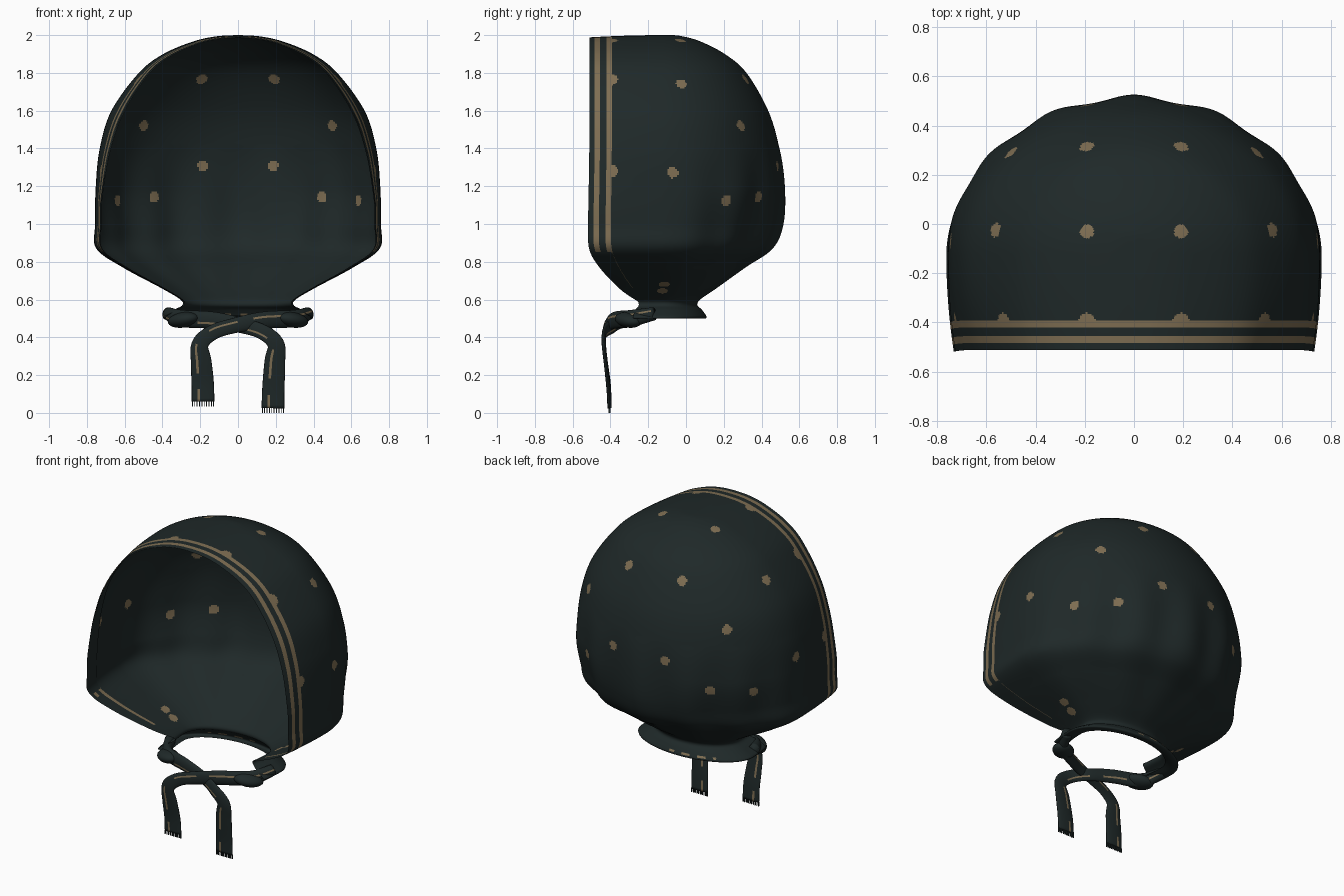
import bpy, bmesh, math
from mathutils import Vector

if "Cube" in bpy.data.objects:
    bpy.data.objects.remove(bpy.data.objects["Cube"])


def material(name, rgb):
    m = bpy.data.materials.new(name)
    m.diffuse_color = (*rgb, 1)
    m.use_nodes = True
    m.node_tree.nodes["Principled BSDF"].inputs["Base Color"].default_value = m.diffuse_color
    return m


CLOTH = material("dark green cloth", (0.0135, 0.0215, 0.0215))
TAN = material("tan print", (0.21, 0.155, 0.085))


def spline(pts, n):
    """Catmull-Rom curve through pts, resampled evenly to n + 1 points."""
    p = [pts[0]] + list(pts) + [pts[-1]]
    dense = []
    for i in range(1, len(p) - 2):
        for k in range(40):
            t = k / 40
            dense.append([0.5 * (2 * b + (c - a) * t + (2 * a - 5 * b + 4 * c - d) * t * t
                                 + (3 * b - a - 3 * c + d) * t ** 3)
                          for a, b, c, d in zip(p[i - 1], p[i], p[i + 1], p[i + 2])])
    dense.append(list(pts[-1]))
    run = [0]
    for a, b in zip(dense, dense[1:]):
        run.append(run[-1] + math.dist(a, b))
    out, j = [], 0
    for k in range(n + 1):
        s = run[-1] * k / n
        while j < len(run) - 2 and run[j + 1] < s:
            j += 1
        t = (s - run[j]) / max(run[j + 1] - run[j], 1e-9)
        out.append([a + (b - a) * t for a, b in zip(dense[j], dense[j + 1])])
    return out


def grid_object(name, rows, paint, closed=False):
    """Skin a grid of points; paint(i, j, centre) picks the material index."""
    verts = [v for r in rows for v in r]
    n = len(rows[0])
    faces, idx = [], []
    for i in range(len(rows) - 1):
        for j in range(n if closed else n - 1):
            k = (j + 1) % n
            f = (i * n + j, i * n + k, (i + 1) * n + k, (i + 1) * n + j)
            faces.append(f)
            idx.append(paint(i, j, sum((Vector(verts[q]) for q in f), Vector()) / 4))
    if closed:
        for r in (0, len(rows) - 1):
            faces.append(tuple(r * n + j for j in range(n)))
            idx.append(0)
    me = bpy.data.meshes.new(name)
    me.from_pydata(verts, [], faces)
    me.materials.append(CLOTH)
    me.materials.append(TAN)
    for p, m in zip(me.polygons, idx):
        p.material_index = m
        p.use_smooth = True
    bm = bmesh.new()
    bm.from_mesh(me)
    bmesh.ops.recalc_face_normals(bm, faces=bm.faces)
    bm.to_mesh(me)
    bm.free()
    ob = bpy.data.objects.new(name, me)
    bpy.context.collection.objects.link(ob)
    return ob


# Hood profile: height, half width, front edge y, back y
PROFILE = [(2.0, 0, -.512, -.07), (1.994, .11, -.512, -.02), (1.967, .235, -.512, .075),
           (1.9, .395, -.512, .205), (1.8, .525, -.512, .32), (1.6, .67, -.512, .435),
           (1.4, .732, -.512, .494), (1.2, .753, -.515, .515), (1.0, .757, -.518, .505),
           (.87, .75, -.512, .45), (.77, .61, -.455, .31), (.66, .405, -.35, .16),
           (.6, .305, -.265, .075), (.57, .295, -.25, .06), (.545, .34, -.27, .085),
           (.505, .4, -.28, .11), (.5, .36, -.27, .08), (.515, .31, -.25, .05)]
YC, FRONT, BACK = -.12, 56, 190


def front_half(z, w, yf):
    """Side panel from the front edge back to the widest line."""
    w = max(w, 0)
    taper = .04 + .06 * min(1, max(0, (z - 1.1) / .5))
    pts = []
    for k in range(FRONT):
        f = k / FRONT
        dip = .012 * max(0, (z - 1.8) / .2) * (1 - f) ** 2
        pts.append((w * (1 - taper * (1 - f) ** 2), yf + f * (YC - yf), z - dip))
    return pts


def hood_row(z, w, yf, yb):
    side = front_half(z, w, yf)
    w = max(w, 0)
    # gathered pleats fade in towards the neck, and the back corners pull in
    bump = math.sin(math.pi * min(1, max(0, (z - .57) / .85)))
    pull = math.sin(math.pi * min(1, max(0, (z - .6) / .6))) ** 2
    back = []
    for k in range(BACK + 1):
        a = math.pi * k / BACK
        g = 1 - .018 * bump * math.sin(a) * math.cos(14 * a) - .05 * pull * math.sin(2 * a) ** 2
        back.append((-w * math.cos(a) * g, YC + (yb - YC) * math.sin(a) * g, z))
    return [(-x, y, q) for x, y, q in side] + back + side[::-1]


# Dots on one side, mirrored in x
DOTS = [(.19, .31, 1.76), (.5, .29, 1.52), (.187, .49, 1.31), (.45, .39, 1.14),
        (.63, .21, 1.125), (.19, -.03, 1.966), (.56, -.025, 1.74), (.73, -.07, 1.27),
        (.44, -.115, .685), (.38, -.125, .645)]
EDGE_DOTS = [(.19, -.395, 1.966), (.51, -.395, 1.74), (.71, -.395, 1.28)]
COLS = 2 * FRONT + BACK


def near_dot(p, dot, r):
    d = p - Vector(dot)
    if d.length > .12:
        return False
    n = Vector((p.x, max(p.y - YC, 0), (p.z - 1.2) * 1.1)).normalized()
    return (d - n * d.dot(n)).length < r


def hood_paint(i, j, c):
    f = (min(j, COLS - 1 - j) + .5) / FRONT
    if c.z > .66 and .227 < f < .3:
        return 1
    if c.z > .83 and .08 < f < .148:
        return 1
    # broken print on the neck band
    if .515 < c.z < .523 and c.y > -.1 and -.25 < c.x < .05 and j % 17 < 9:
        return 1
    p = Vector((abs(c.x), c.y, c.z))
    if any(near_dot(p, d, .029) for d in DOTS):
        return 1
    return int(f > .27 and any(near_dot(p, d, .034) for d in EDGE_DOTS))


ROWS = spline(PROFILE, 250)
grid_object("hood", [hood_row(*r) for r in ROWS], hood_paint)

# Plain folded hem lining the front edge, hiding the stripes from inside
HEM = 18
hem_rows = []
for z, w, yf, yb in spline(PROFILE[:13], 120):
    strip = front_half(z, max(w - .004, 0), yf)[:HEM]
    strip = [(x, y, q - .004) for x, y, q in strip]
    hem_rows.append(strip)
for s, side in ((-1, "left"), (1, "right")):
    grid_object("hem_" + side, [[(s * x, y, z) for x, y, z in r] for r in hem_rows],
                lambda i, j, c: 0)

# Tie strands: path points are x, y, z, width
TIE_R = [(.37, -.17, .525, .07), (.3, -.29, .5, .09), (.13, -.38, .49, .09),
         (-.02, -.415, .462, .08), (-.13, -.43, .428, .08), (-.2, -.435, .365, .09),
         (-.195, -.425, .27, .11), (-.187, -.41, .16, .118), (-.185, -.405, .06, .12)]
TIE_L = [(-x, y + (.03 if i in (2, 3) else 0), z - (.035 if i > 6 else 0), w)
         for i, (x, y, z, w) in enumerate(TIE_R)]


def tie(name, pts):
    path = spline(pts, 60)
    rows = []
    for i, (x, y, z, w) in enumerate(path):
        t = i / 60
        a, b = path[max(i - 1, 0)], path[min(i + 1, 60)]
        tan = Vector([b[k] - a[k] for k in range(3)]).normalized()
        hint = Vector((3 * x * (1 - t) ** 2, -1, 0))
        across = tan.cross(hint).normalized()
        out = across.cross(tan).normalized()
        thick = .011 + .022 * max(0, 1 - 1.6 * t)
        ring = []
        for k in range(24):
            ang = 2 * math.pi * k / 24
            ring.append(Vector((x, y, z)) + across * (math.cos(ang) * w / 2)
                        + out * (math.sin(ang) * thick))
        rows.append(ring)
    # thin broken stripe along each face
    grid_object(name, rows, lambda i, j, c: int(j in (4, 19) and i % 14 < 9), True)
    # fringe at the loose end
    x, y, z, w = path[-1]
    bm = bmesh.new()
    for k in range(10):
        made = bmesh.ops.create_cube(bm, size=1)["verts"]
        bmesh.ops.scale(bm, vec=(.005, .008, .026), verts=made)
        bmesh.ops.translate(bm, vec=(x + (k / 9 - .5) * w * .94, y, z - .012), verts=made)
    me = bpy.data.meshes.new(name + "_fringe")
    bm.to_mesh(me)
    bm.free()
    me.materials.append(CLOTH)
    bpy.context.collection.objects.link(bpy.data.objects.new(name + "_fringe", me))


tie("tie_right_over", TIE_R)
tie("tie_left_under", TIE_L)

# Bunched cloth folds where the ties leave the neck
for s, side in ((-1, "left"), (1, "right")):
    bpy.ops.mesh.primitive_uv_sphere_add(segments=28, ring_count=16, location=(s * .29, -.305, .492))
    fold = bpy.context.object
    fold.name = "fold_" + side
    fold.scale = (.09, .062, .04)
    fold.rotation_euler = (0, s * .15, s * .6)
    fold.data.materials.append(CLOTH)
    bpy.ops.object.shade_smooth()
